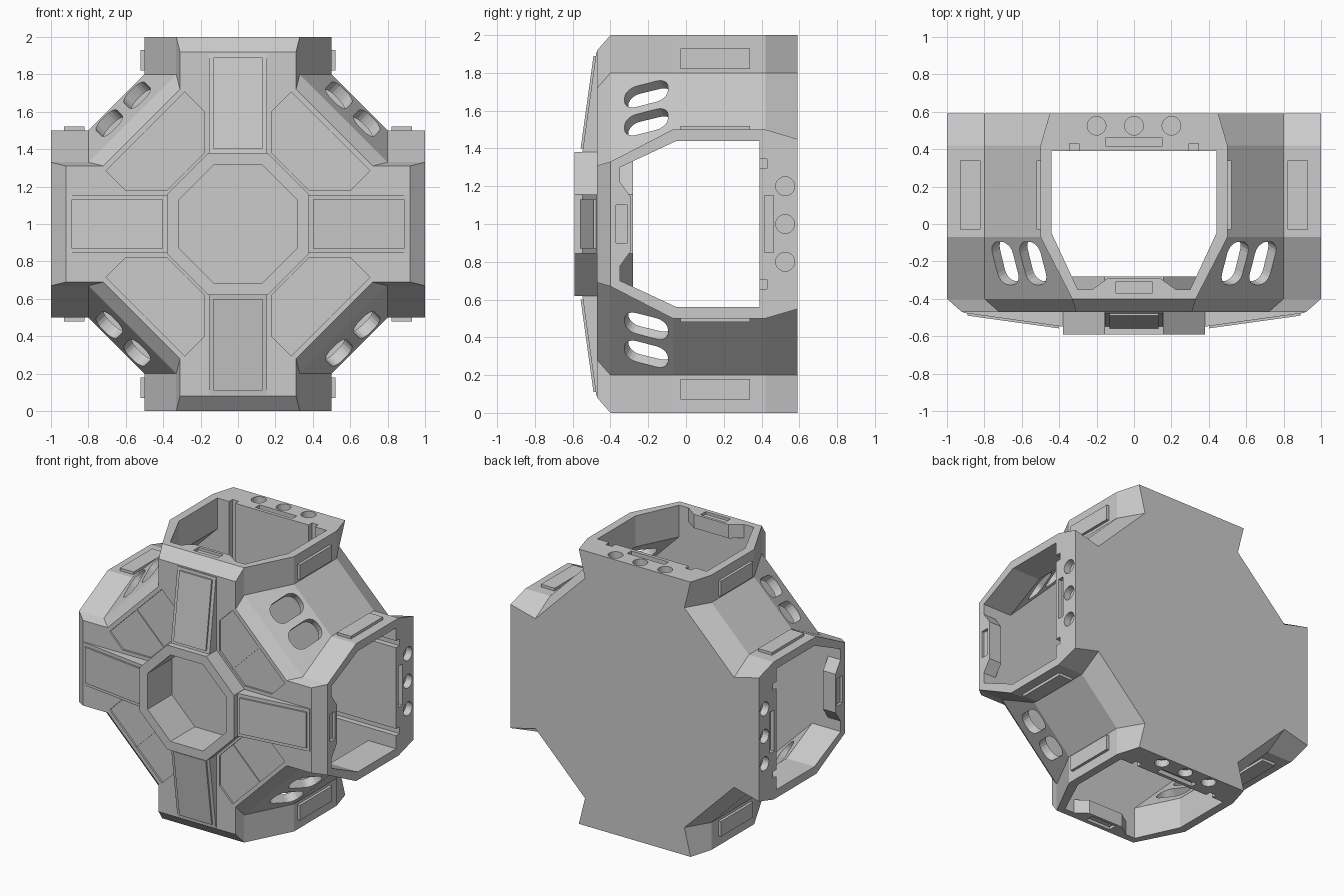
import bpy, bmesh
from math import pi, cos, sin, atan2
from mathutils import Matrix, Vector

if "Cube" in bpy.data.objects:
    bpy.data.objects.remove(bpy.data.objects["Cube"])

CENTRE = Matrix.Translation((0, 0, 1))
# Local frames: z points outward along each arm or each diagonal
ARMS = [CENTRE @ Matrix.Rotation(k * pi / 2, 4, 'Y') for k in range(4)]
DIAGONALS = [m @ Matrix.Rotation(pi / 4, 4, 'Y') for m in ARMS]


def loft(bm, rings, matrix):
    """Closed solid through rings that have equal point counts."""
    loops = [[bm.verts.new(matrix @ Vector(p)) for p in ring] for ring in rings]
    for a, b in zip(loops, loops[1:]):
        for i in range(len(a)):
            j = (i + 1) % len(a)
            bm.faces.new((a[i], a[j], b[j], b[i]))
    bm.faces.new(loops[0][::-1])
    bm.faces.new(loops[-1])


def make(name, frames, *solids):
    """One object holding every solid, repeated in every frame."""
    bm = bmesh.new()
    for m in frames:
        for rings in solids:
            loft(bm, rings, m)
    bmesh.ops.recalc_face_normals(bm, faces=bm.faces)
    mesh = bpy.data.meshes.new(name)
    bm.to_mesh(mesh)
    bm.free()
    obj = bpy.data.objects.new(name, mesh)
    bpy.context.collection.objects.link(obj)
    return obj


def combine(target, tool, operation='DIFFERENCE'):
    mod = target.modifiers.new(tool.name, 'BOOLEAN')
    mod.operation, mod.solver, mod.object = operation, 'EXACT', tool
    bpy.context.view_layer.objects.active = target
    bpy.ops.object.modifier_apply(modifier=mod.name)
    bpy.data.objects.remove(tool)


def outward(points, lo, hi):
    """Profile in x, y extruded along z."""
    return [[(x, y, h) for x, y in points] for h in (lo, hi)]


def forward(points, lo, hi):
    """Profile in x, z extruded along y."""
    return [[(x, h, z) for x, z in points] for h in (lo, hi)]


def rect(x0, x1, y0, y1):
    return [(x0, y0), (x1, y0), (x1, y1), (x0, y1)]


def circle(x, y, r, n, phase=0.0):
    return [(x + r * cos(phase + i * 2 * pi / n), y + r * sin(phase + i * 2 * pi / n))
            for i in range(n)]


def rounded(cx, w, h, r, n=5):
    pts = []
    for q, (sx, sy) in enumerate([(1, 1), (-1, 1), (-1, -1), (1, -1)]):
        for i in range(n + 1):
            a = (q + i / n) * pi / 2
            pts.append((cx + sx * (w / 2 - r) + r * cos(a), sy * (h / 2 - r) + r * sin(a)))
    return pts


def cross(y, half, tip, near, far):
    """Cross-shaped outline with diagonal inner corners."""
    pts = []
    for k in range(4):
        for x, z in [(-half, tip), (half, tip), (near, far), (far, near)]:
            for _ in range(k):
                x, z = z, -x
            pts.append((x, y, z))
    return pts


# Hull shell with hollow crossing passages
hull = make("hull", [CENTRE], [
    cross(0.59, 0.45, 1, 0.40, 0.80),
    cross(0.42, 0.50, 1, 0.50, 0.80),
    cross(-0.07, 0.50, 1, 0.50, 0.80),
    cross(-0.40, 0.33, 1, 0.33, 0.80),
    cross(-0.47, 0.31, 0.92, 0.31, 0.72)])
combine(hull, make("passages", [CENTRE], [
    cross(0.39, 0.44, 1.05, 0.44, 0.775),
    cross(-0.05, 0.44, 1.05, 0.44, 0.775),
    cross(-0.35, 0.30, 1.05, 0.30, 0.77)]))

# Thickened lintel on each doorway
lintel = [(-0.23, -0.355), (-0.14, -0.29), (0.14, -0.29), (0.23, -0.355),
          (0.23, -0.38), (-0.23, -0.38)]
combine(hull, make("lintels", ARMS, outward(lintel, 0.9, 1.0)), 'UNION')

# Docking holes, slots and floor grooves in each doorway
sockets = [outward(circle(x, 0.525, 0.05, 20), 0.95, 1.05) for x in (-0.2, 0, 0.2)]
sockets.append(outward(rect(-0.15, 0.15, 0.415, 0.462), 0.97, 1.05))
sockets.append(outward(rect(-0.1, 0.1, -0.37, -0.31), 0.98, 1.05))
sockets += [outward(rect(x - 0.025, x + 0.025, 0.37, 0.43), 0.4, 1.05) for x in (-0.32, 0.32)]
combine(hull, make("sockets", ARMS, *sockets))

# Paired windows through each sloping diagonal wall
tilt = Matrix.Translation((0, -0.21, 0.868)) @ Matrix.Rotation(atan2(0.12, 0.33), 4, 'X')
combine(hull, make("windows", [m @ tilt for m in DIAGONALS],
                   *[outward(rounded(x, 0.155, 0.245, 0.065), -0.13, 0.13)
                     for x in (-0.105, 0.105)]))

# Recessed corner plates with a seam on the diagonal
plate = [(-0.141, 0.396), (0.141, 0.396), (0.297, 0.551), (0.297, 0.70),
         (-0.297, 0.70), (-0.297, 0.551)]
combine(hull, make("corner_recesses", DIAGONALS, forward(plate, -0.5, -0.457)))
make("corner_seams", DIAGONALS, forward(rect(-0.006, 0.006, 0.39, 0.70), -0.464, -0.45))

# Central octagonal well that hangs into the passages
R = 1 / cos(pi / 8)
well_hole = forward(circle(0, 0, 0.35 * R, 8, pi / 8), -0.6, -0.3)
combine(hull, make("well_hole", [CENTRE], well_hole))
well = make("central_well", [CENTRE], forward(circle(0, 0, 0.38 * R, 8, pi / 8), -0.59, -0.28))
combine(well, make("well_recess", [CENTRE],
                   forward(circle(0, 0, 0.315 * R, 8, pi / 8), -0.7, -0.31)))


# Tapered front panels with a raised inner plate
def wedge(half, r0, r1, lift):
    def front(r):
        return -0.55 + 0.075 * (r - 0.37) / 0.54 - lift
    base = [(x, -0.455, r) for x, r in rect(-half, half, r0, r1)]
    return [base, [(x, front(r), r) for x, _, r in base]]


make("front_panels", ARMS, wedge(0.155, 0.37, 0.91, 0))
make("front_panel_plates", ARMS, wedge(0.13, 0.40, 0.89, 0.012))

# Raised pads on both sides of every arm
make("side_pads", ARMS, *[outward(rect(s * 0.48, s * 0.52, -0.03, 0.34), 0.82, 0.93)
                          for s in (-1, 1)])
